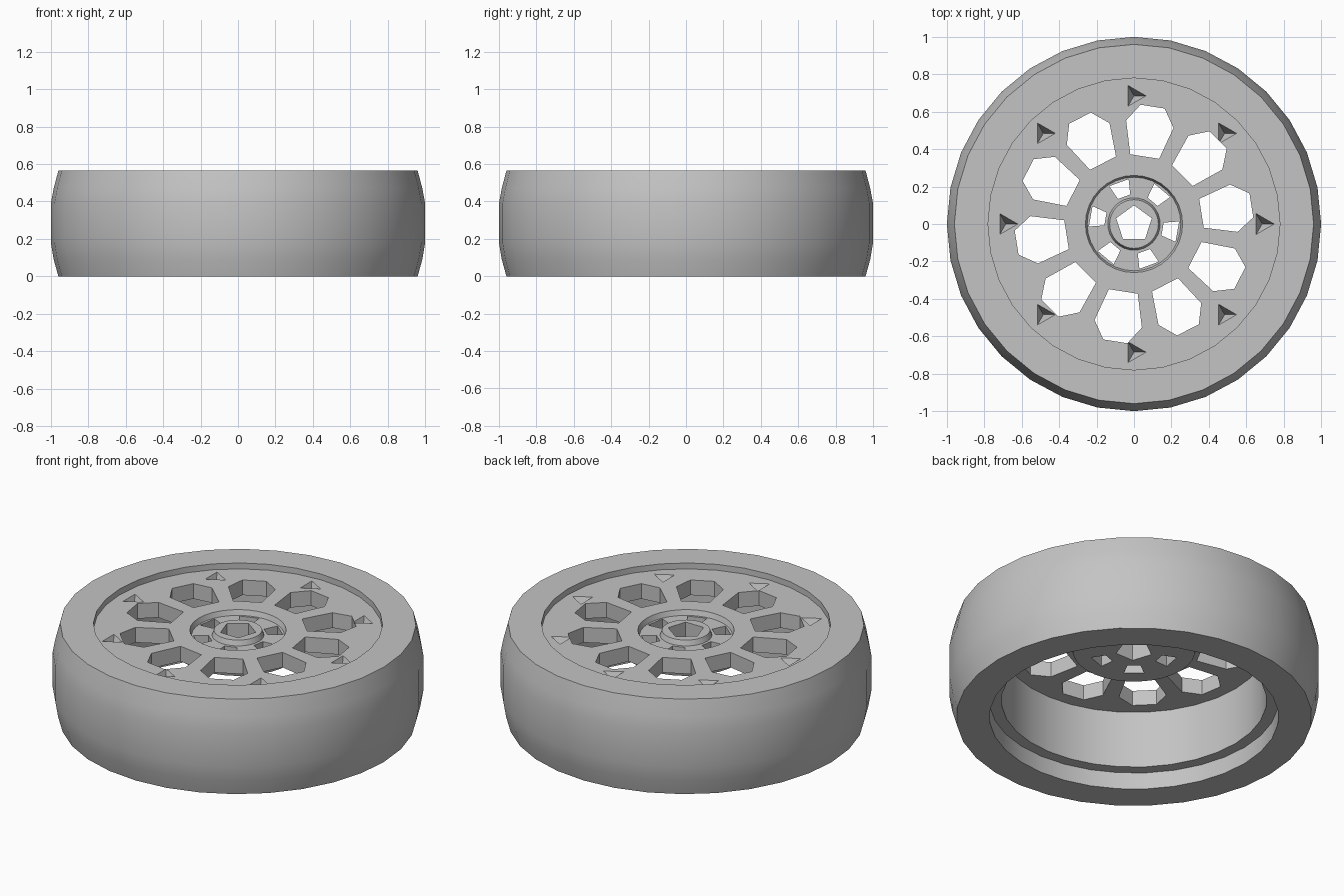
import bpy, bmesh, math
from mathutils import Matrix, Vector

default = bpy.data.objects.get("Cube")
if default:
    bpy.data.objects.remove(default)

# One grey for the whole wheel
grey = bpy.data.materials.new("light grey")
grey.use_nodes = True
tone = (0.55, 0.55, 0.55, 1)
grey.diffuse_color = tone
grey.node_tree.nodes["Principled BSDF"].inputs["Base Color"].default_value = tone


def finish(bm, name):
    bmesh.ops.recalc_face_normals(bm, faces=bm.faces)
    mesh = bpy.data.meshes.new(name)
    bm.to_mesh(mesh)
    bm.free()
    mesh.materials.append(grey)
    obj = bpy.data.objects.new(name, mesh)
    bpy.context.collection.objects.link(obj)
    return obj


def lathe(name, profile, sides):
    """Closed ring from a closed (radius, height) profile."""
    bm = bmesh.new()
    rings = []
    for i in range(sides):
        a = math.tau * i / sides
        rings.append([bm.verts.new((r * math.cos(a), r * math.sin(a), z)) for r, z in profile])
    n = len(profile)
    for i in range(sides):
        here, there = rings[i], rings[(i + 1) % sides]
        for j in range(n):
            k = (j + 1) % n
            bm.faces.new((here[j], there[j], there[k], here[k]))
    return finish(bm, name)


def prism_cutter(name, outline, count, offset):
    """Upright prisms of an (outward, sideways) outline, repeated round the axle."""
    bm = bmesh.new()
    for i in range(count):
        turn = Matrix.Rotation(math.radians(offset) + math.tau * i / count, 3, 'Z')
        face = bm.faces.new([bm.verts.new(turn @ Vector((u, v, 0.3))) for u, v in outline])
        up = bmesh.ops.extrude_face_region(bm, geom=[face])["geom"]
        bmesh.ops.translate(bm, vec=(0, 0, 0.4), verts=[g for g in up if isinstance(g, bmesh.types.BMVert)])
    return finish(bm, name)


def pit_cutter(name, radius, count):
    """Three-sided pits with the point down, repeated round the axle."""
    bm = bmesh.new()
    for i in range(count):
        a = math.tau * i / count
        place = Matrix.Translation((radius * math.cos(a), radius * math.sin(a), 0.51))
        spin = Matrix.Rotation(-math.pi / 2, 4, 'Z')
        bmesh.ops.create_cone(bm, cap_ends=True, segments=3, radius1=0.004, radius2=0.09,
                              depth=0.1, matrix=place @ spin)
    return finish(bm, name)


def cut(target, cutter):
    mod = target.modifiers.new(cutter.name, 'BOOLEAN')
    mod.object = cutter
    mod.operation = 'DIFFERENCE'
    mod.solver = 'EXACT'
    bpy.context.view_layer.objects.active = target
    bpy.ops.object.modifier_apply(modifier=mod.name)
    bpy.data.objects.remove(cutter)


# Tyre with a bulging tread
tyre = lathe("tyre", [(0.78, 0), (0.96, 0), (0.985, 0.09), (1, 0.18), (1, 0.39),
                      (0.985, 0.47), (0.96, 0.565), (0.78, 0.565)], 32)

# Rim: barrel, face plate, hub boss and shallow ring trench round the hub cap
rim = lathe("rim", [(0.04, 0.41), (0.04, 0.53), (0.13, 0.53), (0.14, 0.50), (0.25, 0.50),
                    (0.26, 0.53), (0.78, 0.53), (0.78, 0.10), (0.715, 0.10), (0.715, 0.44),
                    (0.34, 0.44), (0.33, 0.41)], 32)

# Ten windows, six hub openings, axle hole and eight pits
half_window = [(0.365, 0.078), (0.54, 0.128), (0.635, 0.065)]
window = half_window + [(u, -v) for u, v in reversed(half_window)]
cut(rim, prism_cutter("window_cutter", window, 10, 9))

half_slot = [(0.155, 0.035), (0.235, 0.055)]
slot = half_slot + [(u, -v) for u, v in reversed(half_slot)]
cut(rim, prism_cutter("hub_slot_cutter", slot, 6, -10))

pentagon = [(0.1 * math.cos(math.tau * i / 5), 0.1 * math.sin(math.tau * i / 5)) for i in range(5)]
cut(rim, prism_cutter("axle_cutter", pentagon, 1, 90))
cut(rim, pit_cutter("pit_cutter", 0.685, 8))

# Smooth tread and barrel, crisp edges
bpy.ops.object.select_all(action='DESELECT')
for obj in (tyre, rim):
    obj.select_set(True)
bpy.context.view_layer.objects.active = tyre
bpy.ops.object.shade_smooth_by_angle(angle=math.radians(30))
